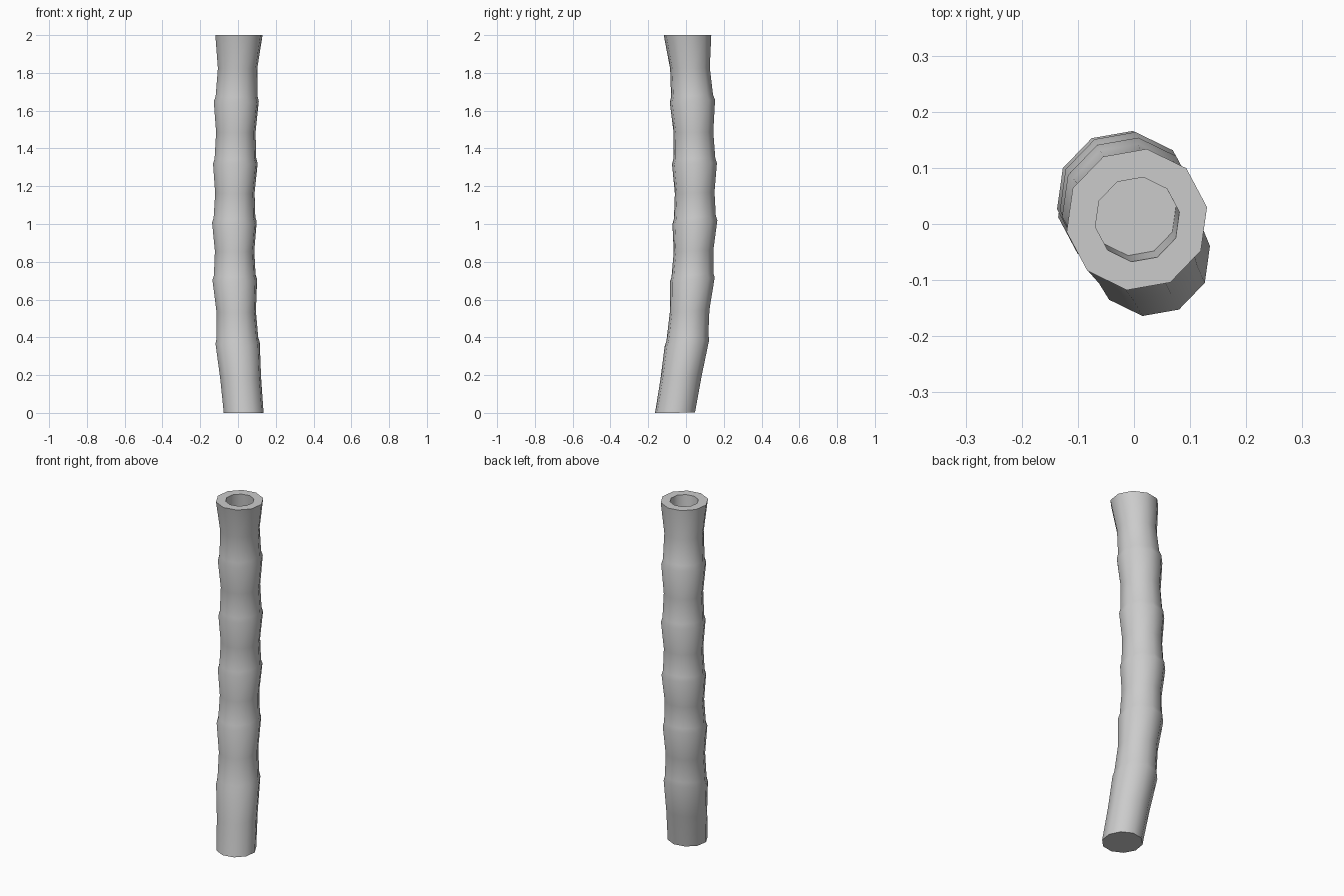
import bpy, bmesh, math

if "Cube" in bpy.data.objects:
    bpy.data.objects.remove(bpy.data.objects["Cube"])

SIDES, PHASE = 10, math.radians(10)

# Node rings along the bent stalk: height, centre x, centre y, radius, tilt towards +y
nodes = [
    (0.00, 0.030, -0.058, 0.107, 0.03),
    (0.37, -0.002, 0.005, 0.119, 0.15),
    (0.705, -0.017, 0.033, 0.120, 0.10),
    (1.01, -0.019, 0.047, 0.120, 0.08),
    (1.32, -0.014, 0.045, 0.120, 0.03),
    (1.65, -0.009, 0.034, 0.121, 0.06),
    (2.00, 0.005, 0.008, 0.127, 0.00),
]

bm = bmesh.new()


def ring(z, cx, cy, r, tilt=0.0):
    verts = []
    for i in range(SIDES):
        a = PHASE + 2 * math.pi * i / SIDES
        dy = r * math.sin(a)
        verts.append(bm.verts.new((cx + r * math.cos(a), cy + dy, max(0, z + tilt * dy))))
    return verts


def axis(i, t, bow=0.0):
    """Point between node i and i+1."""
    a, b = nodes[i], nodes[i + 1]
    return [a[k] + (b[k] - a[k]) * t for k in range(3)]


# Outer wall: each joint swells, steps in, narrows, then flares to the next joint
rings = [ring(*nodes[0])]
for i in range(len(nodes) - 1):
    tilt = nodes[i][4]
    if i > 0:
        rings.append(ring(*axis(i, 0.08), 0.112, tilt))
        rings.append(ring(*axis(i, 0.5), 0.106, tilt * 0.5))
    else:
        rings.append(ring(*axis(i, 0.5), 0.110, 0.08))
    rings.append(ring(*nodes[i + 1]))

# Hollow top end: rim and recess following the bend
rings.append(ring(2.0, 0.006, 0.008, 0.076))
rings.append(ring(1.86, 0.000, 0.019, 0.076))

for lo, hi in zip(rings, rings[1:]):
    for i in range(SIDES):
        j = (i + 1) % SIDES
        bm.faces.new((lo[i], lo[j], hi[j], hi[i]))
bm.faces.new(rings[0][::-1])
bm.faces.new(rings[-1])
bmesh.ops.recalc_face_normals(bm, faces=bm.faces)

mesh = bpy.data.meshes.new("bamboo_stalk")
bm.to_mesh(mesh)
bm.free()
stalk = bpy.data.objects.new("bamboo_stalk", mesh)
bpy.context.collection.objects.link(stalk)
bpy.context.view_layer.objects.active = stalk
stalk.select_set(True)
bpy.ops.object.shade_smooth_by_angle(angle=math.radians(40))
